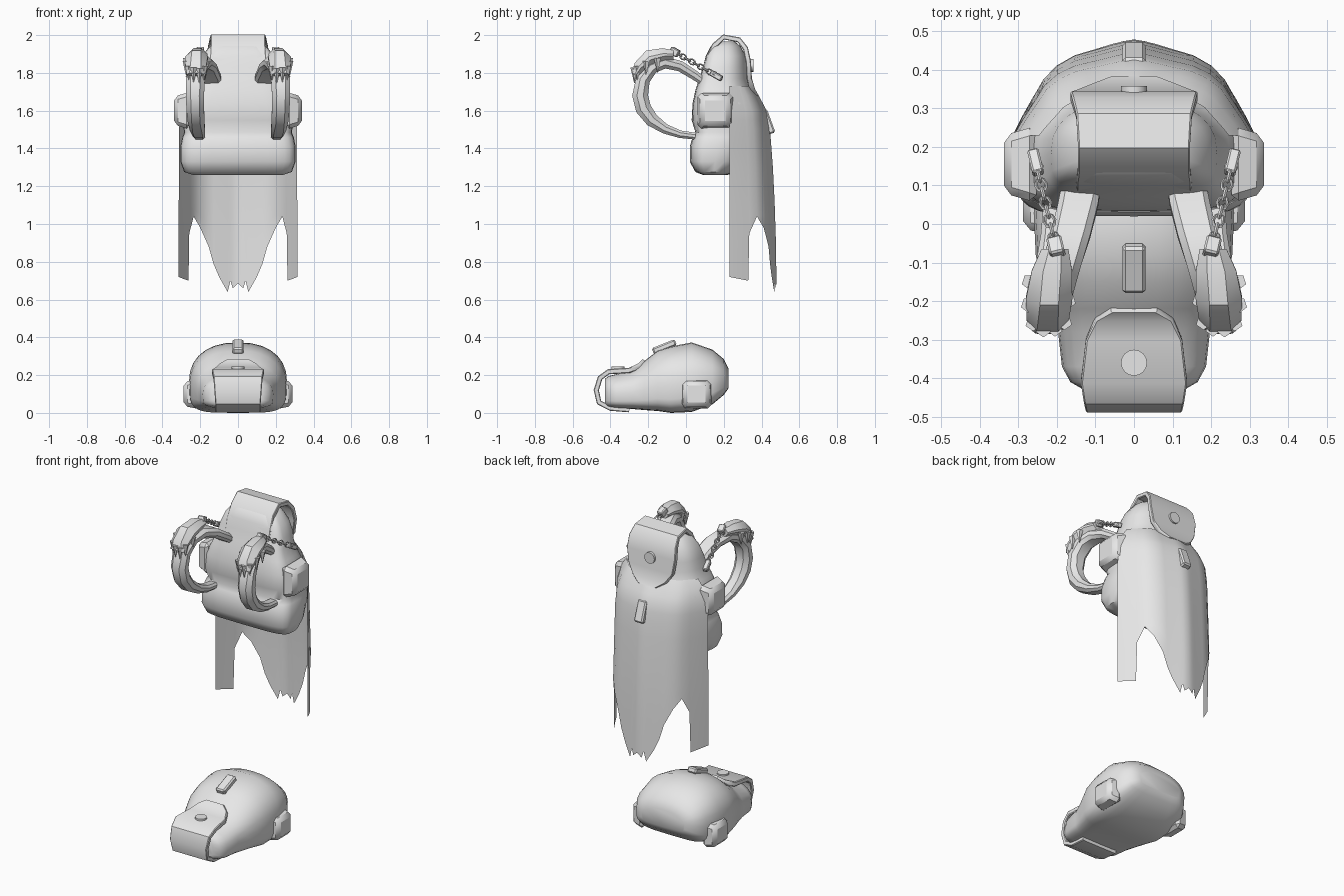
import bpy, bmesh, math
from mathutils import Vector, Matrix
from mathutils.bvhtree import BVHTree

if "Cube" in bpy.data.objects:
    bpy.data.objects.remove(bpy.data.objects["Cube"])

grey = bpy.data.materials.new("plain_grey")
grey.diffuse_color = (0.8, 0.8, 0.8, 1)
grey.use_nodes = True
grey.node_tree.nodes["Principled BSDF"].inputs["Base Color"].default_value = grey.diffuse_color


def finish(name, bm, angle=35):
    bmesh.ops.recalc_face_normals(bm, faces=bm.faces)
    me = bpy.data.meshes.new(name)
    bm.to_mesh(me)
    bm.free()
    ob = bpy.data.objects.new(name, me)
    bpy.context.collection.objects.link(ob)
    me.materials.append(grey)
    bpy.ops.object.select_all(action='DESELECT')
    ob.select_set(True)
    bpy.context.view_layer.objects.active = ob
    bpy.ops.object.shade_smooth_by_angle(angle=math.radians(angle))
    return ob


def loft(bm, rings, closed=True):
    """Bridge equal-length rings of points; closed rings also get end caps."""
    rows = [[bm.verts.new(p) for p in r] for r in rings]
    n = len(rows[0])
    for a, b in zip(rows, rows[1:]):
        for i in range(n if closed else n - 1):
            j = (i + 1) % n
            bm.faces.new((a[i], a[j], b[j], b[i]))
    if closed:
        bm.faces.new(rows[0])
        bm.faces.new(rows[-1])


def spow(v, e):
    return math.copysign(abs(v) ** e, v)


def bag(name, rows, place):
    """Soft bag: rows of (along, half width, flat side, round side)."""
    rings = []
    for u, w, d0, d1 in rows:
        mid, ring = d0 + 0.42 * (d1 - d0), []
        for i in range(28):
            a = 2 * math.pi * i / 28
            c, s = math.cos(a), math.sin(a)
            e = 2 / 2.3 if s > 0 else 2 / 4.5
            d = mid + (d1 - mid if s > 0 else mid - d0) * spow(s, e)
            ring.append(place(w * spow(c, e), u, d))
        rings.append(ring)
    bm = bmesh.new()
    loft(bm, rings)
    tree = BVHTree.FromBMesh(bm)
    return finish(name, bm, 50), tree


def strip(name, pts, side=None, normals=None, cut=0.3):
    """Padded band through (x, y, z, half width, half thickness)."""
    ps = [Vector(p[:3]) for p in pts]
    rings = []
    for i, p in enumerate(ps):
        t = (ps[min(i + 1, len(ps) - 1)] - ps[max(i - 1, 0)]).normalized()
        s = (t.cross(normals[i]) if normals else Vector(side)).normalized()
        n = t.cross(s).normalized()
        w, h = pts[i][3:5]
        k = cut * min(w, h)
        corners = ((w, h - k), (w - k, h), (k - w, h), (-w, h - k),
                   (-w, k - h), (k - w, -h), (w - k, -h), (w, k - h))
        rings.append([p + s * a + n * b for a, b in corners])
    bm = bmesh.new()
    loft(bm, rings)
    return finish(name, bm)


def block(name, loc, size, rot=(0, 0, 0), bevel=0.008, taper=1.0):
    bm = bmesh.new()
    bmesh.ops.create_cube(bm, size=1)
    for v in bm.verts:
        if v.co.z > 0:
            v.co.x *= taper
            v.co.y *= taper
    bmesh.ops.scale(bm, vec=size, verts=bm.verts)
    bmesh.ops.bevel(bm, geom=bm.edges[:], offset=bevel, segments=1, affect='EDGES')
    ob = finish(name, bm)
    ob.location, ob.rotation_euler = loc, rot
    return ob


def button(name, loc, rot):
    bm = bmesh.new()
    bmesh.ops.create_cone(bm, cap_ends=True, segments=16, radius1=0.034, radius2=0.034, depth=0.025)
    ob = finish(name, bm)
    ob.location, ob.rotation_euler = loc, rot


def belt(name, tree, flat, to3d, ray, width):
    """Thin belt draped on a surface from 2D points."""
    pts, norms = [], []
    for a, b in flat:
        hit = tree.ray_cast(Vector(to3d(a, b)), Vector(ray))
        if hit[0] is None:
            continue
        n = hit[1] if hit[1].dot(Vector(ray)) < 0 else -hit[1]
        pts.append((*(hit[0] + n * 0.006), width, 0.012))
        norms.append(n)
    if len(pts) > 1:
        strip(name, pts, normals=norms)


def bezier2(a, b, c, n=9):
    return [tuple((1 - t) ** 2 * a[k] + 2 * t * (1 - t) * b[k] + t * t * c[k] for k in (0, 1))
            for t in (i / (n - 1) for i in range(n))]


# Upright bag, with a rolled bulge at the bottom
bag("upper_bag", [
    (1.26, .24, .09, .22), (1.275, .285, .05, .28), (1.33, .305, .02, .34), (1.41, .305, .02, .38),
    (1.46, .295, .035, .395), (1.485, .285, .05, .40), (1.55, .295, .03, .40), (1.64, .285, .035, .385),
    (1.71, .25, .05, .345), (1.77, .225, .07, .33), (1.83, .215, .09, .325), (1.89, .19, .105, .315),
    (1.94, .15, .13, .29), (1.965, .11, .17, .26)], lambda x, u, d: (x, d, u))

# Lying bag
_, low_tree = bag("lower_bag", [
    (.225, .15, .13, .235), (.20, .20, .095, .285), (.14, .24, .045, .335), (.03, .26, .005, .373),
    (-.08, .255, .0, .352), (-.15, .24, .01, .33), (-.22, .215, .015, .275), (-.28, .197, .02, .23),
    (-.37, .187, .025, .205), (-.41, .165, .03, .195), (-.43, .13, .04, .18)], lambda x, u, d: (x, u, d))

# Flaps folded over each bag's mouth
flap = [(.372, 1.675, .06), (.352, 1.71, .11), (.335, 1.77, .15), (.33, 1.86, .165), (.315, 1.93, .16),
        (.28, 1.975, .15), (.20, 1.99, .145), (.15, 1.945, .145), (.115, 1.87, .15), (.095, 1.78, .15)]
strip("upper_flap", [(0, y, z, w, .014) for y, z, w in flap], side=(1, 0, 0))
flap = [(-.22, .275, .06), (-.245, .25, .10), (-.30, .225, .125), (-.41, .218, .138), (-.455, .185, .13),
        (-.475, .12, .125), (-.46, .055, .12), (-.40, .025, .12), (-.30, .017, .12)]
strip("lower_flap", [(0, y, z, w, .014) for y, z, w in flap], side=(1, 0, 0))
button("upper_button", (0, .345, 1.84), (math.pi / 2, 0, 0))
button("lower_button", (0, -.36, .232), (0, 0, 0))

# Ragged cape: half outline (x, y, hem height), mirrored
half = [(.315, .23, .72), (.29, .28, .71), (.262, .33, .70), (.258, .337, .95), (.235, .38, 1.04),
        (.2, .415, .98), (.155, .44, .88), (.13, .447, .79), (.1, .455, .72), (.055, .468, .64),
        (.04, .472, .70), (.028, .475, .66), (0, .48, .685)]
cols = half + [(-x, y, z) for x, y, z in half[-2::-1]]
shape = [(.6, 1, 1), (1.0, .98, 1), (1.3, .92, .99), (1.5, .86, .99), (1.6, .79, .97), (1.68, .62, .89), (1.73, .48, .78)]


def drape(x, y, z):
    for (z0, k0, s0), (z1, k1, s1) in zip(shape, shape[1:]):
        if z <= z1:
            break
    t = (z - z0) / (z1 - z0)
    return (x * (s0 + (s1 - s0) * t), .23 + (y - .23) * (k0 + (k1 - k0) * t), z)


bm = bmesh.new()
levels = [1.12, 1.3, 1.4, 1.5, 1.55, 1.6, 1.64, 1.68, 1.73]
rings = [[drape(x, y, z + (1.12 - z) * f) for x, y, z in cols] for f in (0, .5)]
rings += [[drape(x, y, z) for x, y, _ in cols] for z in levels]
loft(bm, rings, closed=False)
cape_tree = BVHTree.FromBMesh(bm)
finish("cape", bm, 60)

# Buckles and draped belts
block("upper_buckle", (0, .432, 1.54), (.06, .04, .13), (math.radians(20), 0, 0))
block("lower_buckle", (0, -.115, .35), (.06, .13, .035), (math.radians(22), 0, 0))
for s, tag in ((1, "right"), (-1, "left")):
    for i, (a, b, c) in enumerate((((.02, 1.57), (.1, 1.61), (.235, 1.7)),
                                   ((.02, 1.53), (.24, 1.50), (.25, 1.69)))):
        belt(f"upper_belt_{i}_{tag}", cape_tree, [(s * x, z) for x, z in bezier2(a, b, c)],
             lambda x, z: (x, 1, z), (0, -1, 0), .017)
    for i, (a, b, c) in enumerate((((.02, -.10), (.09, -.13), (.19, -.21)),
                                   ((.02, -.08), (.13, -.07), (.225, -.13)),
                                   ((.02, -.05), (.23, .04), (.225, -.12)))):
        belt(f"lower_belt_{i}_{tag}", low_tree, [(s * x, y) for x, y in bezier2(a, b, c)],
             lambda x, y: (x, y, 1), (0, 0, -1), .015)

    # Side pouches
    block("upper_pouch_" + tag, (s * .295, .155, 1.6), (.20, .20, .085),
          (0, s * math.pi / 2, 0), .02, .75)
    block("lower_pouch_" + tag, (s * .245, .055, .10), (.16, .17, .085),
          (0, s * math.pi / 2, 0), .02, .8)

    # Shoulder strap loop
    path = [(.135, .11, 1.74, .05, .02), (.145, .05, 1.785, .052, .025), (.165, -.03, 1.835, .052, .028),
            (.19, -.11, 1.855, .052, .032), (.212, -.18, 1.83, .052, .035), (.225, -.228, 1.765, .05, .038),
            (.228, -.243, 1.68, .048, .042), (.226, -.225, 1.61, .047, .042), (.222, -.18, 1.55, .044, .036),
            (.215, -.11, 1.503, .04, .026), (.208, -.03, 1.475, .034, .02), (.205, .05, 1.465, .03, .018)]
    strip("shoulder_strap_" + tag, [(s * p[0], *p[1:]) for p in path], side=(1, 0, 0), cut=.6)

    # Shoulder pad with a ragged fringe
    pad = [(.205, -.065, 1.895, .035, .025), (.213, -.12, 1.895, .052, .036), (.22, -.19, 1.878, .06, .045),
           (.224, -.245, 1.83, .055, .035), (.226, -.268, 1.79, .045, .018)]
    strip("shoulder_pad_" + tag, [(s * p[0], *p[1:]) for p in pad], side=(1, 0, 0), cut=.8)
    bm = bmesh.new()
    for x, y, z in ((.18, -.255, 1.80), (.205, -.272, 1.785), (.235, -.274, 1.79), (.262, -.258, 1.80),
                    (.274, -.21, 1.825), (.272, -.15, 1.84), (.17, -.2, 1.825)):
        m = Matrix.Translation((s * x, y, z)) @ Matrix.Rotation(math.pi, 4, 'X')
        bmesh.ops.create_cone(bm, cap_ends=True, segments=5, radius1=.02, radius2=.002, depth=.075, matrix=m)
    finish("pad_fringe_" + tag, bm)

    # Chain from the pad to the bag
    a, b = Vector((s * .205, -.05, 1.905)), Vector((s * .255, .16, 1.785))
    d = b - a
    turn = d.to_track_quat('X', 'Z')
    for i in range(9):
        bpy.ops.mesh.primitive_torus_add(major_segments=8, minor_segments=4, major_radius=.016, minor_radius=.005)
        link = bpy.context.object
        link.name = f"chain_link_{tag}_{i}"
        link.data.materials.append(grey)
        link.rotation_euler = (turn.to_matrix() @ Matrix.Rotation(math.pi / 2 * (i % 2), 3, 'X')).to_euler()
        link.location = a + d * ((i + .5) / 9)
        link.scale = (1.15, .85, 1)
    block("chain_front_clasp_" + tag, a - d * .05, (.05, .04, .04), turn.to_euler(), .005)
    block("chain_back_clasp_" + tag, b, (.07, .03, .03), turn.to_euler(), .005)
